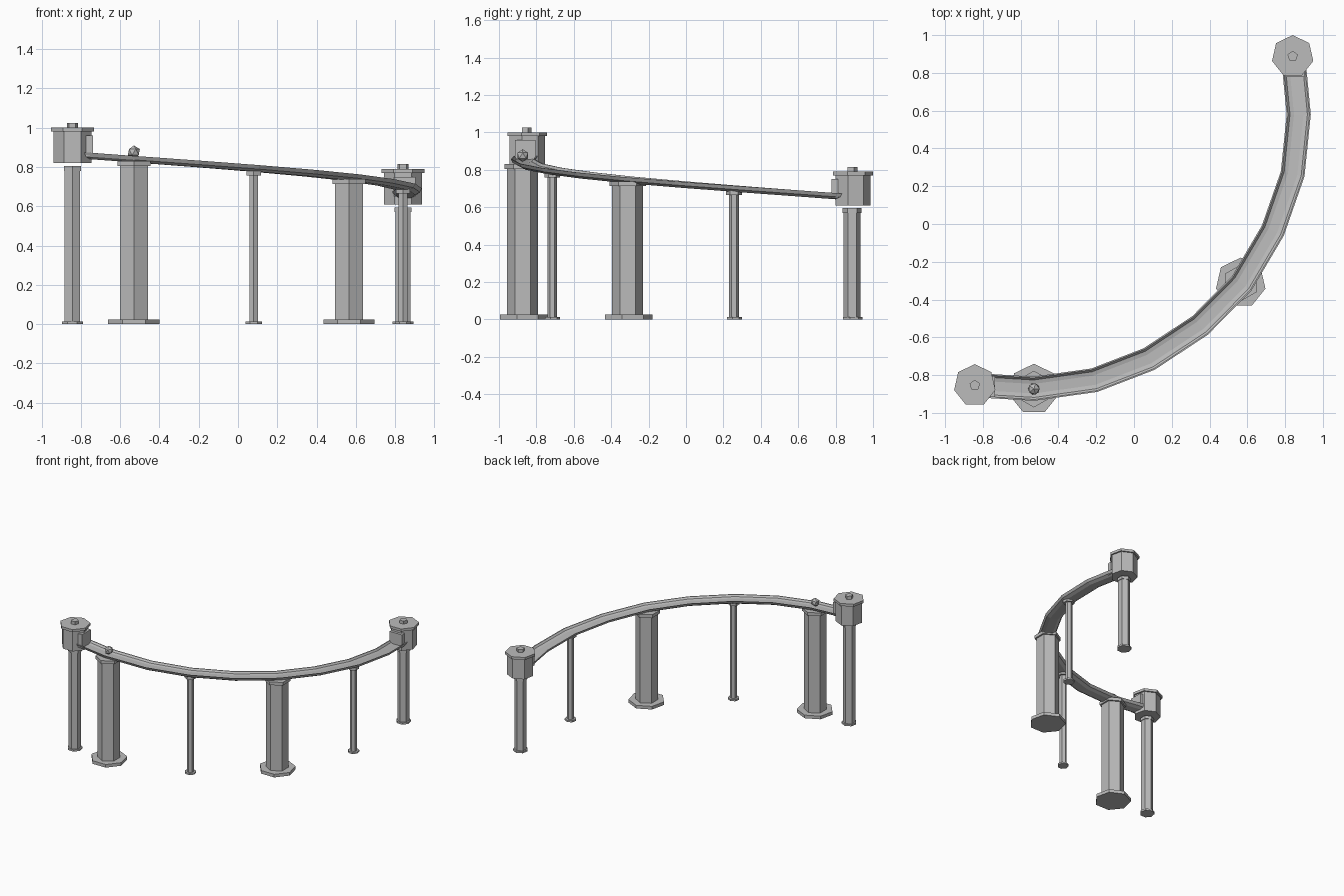
import bpy, bmesh
from math import sin, cos, pi
from mathutils import Vector

cube = bpy.data.objects.get("Cube")
if cube:
    bpy.data.objects.remove(cube, do_unlink=True)

grey = bpy.data.materials.new("stone grey")
grey.use_nodes = True
grey.diffuse_color = (0.5, 0.5, 0.5, 1)
grey.node_tree.nodes["Principled BSDF"].inputs["Base Color"].default_value = (0.5, 0.5, 0.5, 1)


def add_object(name, bm):
    bmesh.ops.recalc_face_normals(bm, faces=bm.faces[:])
    mesh = bpy.data.meshes.new(name)
    bm.to_mesh(mesh)
    bm.free()
    mesh.materials.append(grey)
    obj = bpy.data.objects.new(name, mesh)
    bpy.context.collection.objects.link(obj)
    return obj


def loft(name, rings):
    """Join closed rings of points into one capped solid."""
    bm = bmesh.new()
    loops = [[bm.verts.new(p) for p in ring] for ring in rings]
    n = len(loops[0])
    for a, b in zip(loops, loops[1:]):
        for i in range(n):
            j = (i + 1) % n
            bm.faces.new((a[i], a[j], b[j], b[i]))
    bm.faces.new(loops[0])
    bm.faces.new(loops[-1])
    return add_object(name, bm)


def prism(name, sides, radius, centre, bottom, top):
    """Upright prism with one corner pointing to the back."""
    angles = [pi / 2 + 2 * pi * i / sides for i in range(sides)]
    x, y = centre
    loft(name, [[(x + radius * cos(a), y + radius * sin(a), z) for a in angles]
                for z in (bottom, top)])


def column(name, centre, top, radius, cap, base, cap_height, base_height):
    prism(name + "_base", 7, base, centre, 0, base_height)
    prism(name + "_shaft", 6, radius, centre, base_height, top - cap_height)
    prism(name + "_cap", 6, cap, centre, top - cap_height, top)


def box(name, centre, size):
    bm = bmesh.new()
    bmesh.ops.create_cube(bm, size=1)
    bmesh.ops.scale(bm, vec=size, verts=bm.verts)
    bmesh.ops.translate(bm, vec=centre, verts=bm.verts)
    return add_object(name, bm)


# Curved sloping track: a shallow trough swept along the path
path = [Vector(p) for p in (
    (-0.78, -0.857), (-0.53, -0.872), (-0.21, -0.827), (0.08, -0.715), (0.35, -0.537),
    (0.57, -0.315), (0.735, -0.035), (0.84, 0.265), (0.872, 0.58), (0.848, 0.83))]
half = [(0.03, -0.033), (0.054, -0.02), (0.064, 0), (0.057, 0), (0.046, -0.013), (0.025, -0.018)]
section = half + [(-u, v) for u, v in reversed(half)]

steps = [(b - a).length for a, b in zip(path, path[1:])]
rings = []
for i, p in enumerate(path):
    ahead = (path[min(i + 1, len(path) - 1)] - p).normalized()
    behind = (p - path[max(i - 1, 0)]).normalized()
    direction = (ahead + behind).normalized()
    side = Vector((direction.y, -direction.x))
    rim = 0.875 - 0.202 * sum(steps[:i]) / sum(steps)
    rings.append([(p.x + side.x * u, p.y + side.y * u, rim + v) for u, v in section])
loft("track", rings)

# End towers: post, drum, lid and knob
for name, centre, top in (("start", (-0.843, -0.854), 1.0), ("finish", (0.84, 0.888), 0.79)):
    column(name + "_post", centre, top - 0.195, 0.045, 0.05, 0.055, 0.025, 0.014)
    prism(name + "_drum", 7, 0.099, centre, top - 0.18, top - 0.02)
    prism(name + "_lid", 7, 0.112, centre, top - 0.02, top)
    prism(name + "_knob", 5, 0.029, centre, top, top + 0.025)

# Stop plates closing the track ends
box("start_plate", (-0.755, -0.86, 0.905), (0.036, 0.11, 0.11))
box("finish_plate", (0.848, 0.796, 0.7), (0.11, 0.036, 0.1))

# Thick pillars and thin posts under the track
column("front_pillar", (-0.53, -0.874), 0.83, 0.083, 0.097, 0.134, 0.025, 0.025)
column("middle_pillar", (0.565, -0.312), 0.738, 0.083, 0.097, 0.134, 0.025, 0.025)
column("front_thin_post", (0.08, -0.715), 0.78, 0.026, 0.042, 0.042, 0.022, 0.014)
column("back_thin_post", (0.84, 0.257), 0.688, 0.026, 0.042, 0.042, 0.022, 0.014)

# Faceted ball resting in the trough
bm = bmesh.new()
bmesh.ops.create_icosphere(bm, subdivisions=1, radius=0.034)
bmesh.ops.translate(bm, vec=(-0.53, -0.873, 0.876), verts=bm.verts)
add_object("ball", bm)
